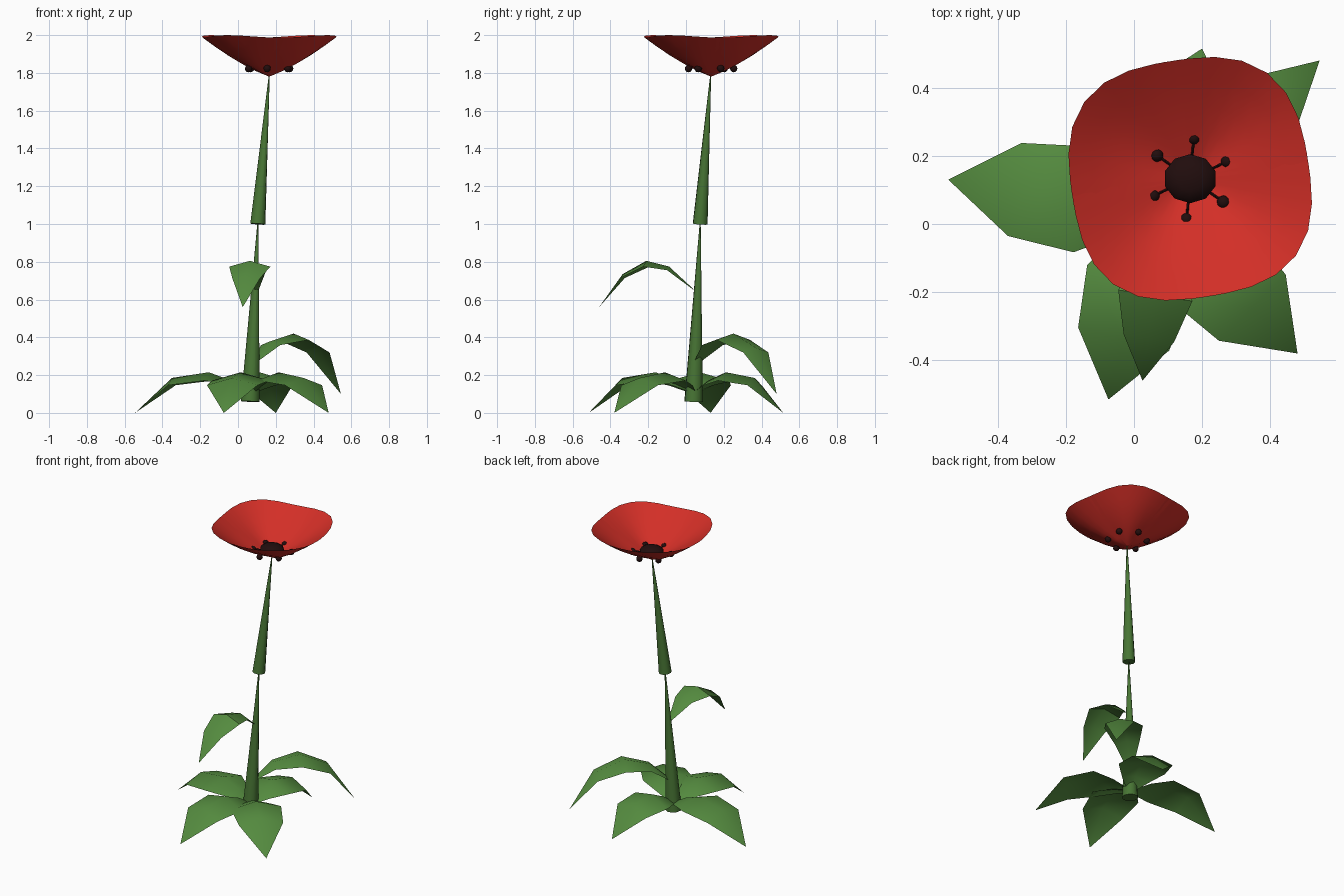
import bpy, bmesh, math
from mathutils import Vector

cube = bpy.data.objects.get("Cube")
if cube:
    bpy.data.objects.remove(cube)


def material(name, rgb):
    m = bpy.data.materials.new(name)
    m.use_nodes = True
    m.diffuse_color = (*rgb, 1)
    m.node_tree.nodes["Principled BSDF"].inputs["Base Color"].default_value = (*rgb, 1)
    return m


leaf_green = material("leaf green", (0.09, 0.26, 0.05))
stem_green = material("stem green", (0.065, 0.18, 0.035))
petal_red = material("petal red", (0.65, 0.028, 0.02))
seed_black = material("seed black", (0.015, 0.004, 0.004))


def finish(name, bm, mat, angle=40):
    bmesh.ops.remove_doubles(bm, verts=bm.verts, dist=0.0001)
    mesh = bpy.data.meshes.new(name)
    bm.to_mesh(mesh)
    bm.free()
    mesh.materials.append(mat)
    obj = bpy.data.objects.new(name, mesh)
    bpy.context.collection.objects.link(obj)
    bpy.ops.object.select_all(action='DESELECT')
    obj.select_set(True)
    bpy.context.view_layer.objects.active = obj
    bpy.ops.object.shade_smooth_by_angle(angle=math.radians(angle))
    return obj


def grid(bm, rows):
    """Skin a list of point rows into faces."""
    vs = [[bm.verts.new(p) for p in row] for row in rows]
    for a, b in zip(vs, vs[1:]):
        for i in range(len(a) - 1):
            bm.faces.new((a[i], a[i + 1], b[i + 1], b[i]))


def cone(bm, start, end, r1, r2, sides=10):
    start, end = Vector(start), Vector(end)
    d = end - start
    new = bmesh.ops.create_cone(bm, cap_ends=True, segments=sides, radius1=r1,
                                radius2=r2, depth=d.length)["verts"]
    bmesh.ops.rotate(bm, verts=new, matrix=d.to_track_quat('Z', 'Y').to_matrix())
    bmesh.ops.translate(bm, verts=new, vec=(start + end) / 2)


# Two tapering stem sections
for name, start, end, r in (("lower_stem", (0.065, 0.04, 0.06), (0.105, 0.075, 1.0), 0.05),
                            ("upper_stem", (0.105, 0.075, 1.0), (0.165, 0.13, 1.78), 0.04)):
    bm = bmesh.new()
    cone(bm, start, end, r, 0.003)
    finish(name, bm, stem_green)


# Arched leaves: profile entries are (fraction along, height, half width)
def leaf(name, base, tip, profile):
    base, tip = Vector(base), Vector(tip)
    side = (tip - base).orthogonal().normalized()
    rows = []
    for s, z, w in profile:
        c = base.lerp(tip, s)
        rows.append([(*(c + side * w * k), z - abs(k) * w * 0.28) for k in (-1, 0, 1)])
    bm = bmesh.new()
    grid(bm, rows)
    bmesh.ops.recalc_face_normals(bm, faces=bm.faces)
    bm.normal_update()
    if sum(f.normal.z for f in bm.faces) < 0:
        bmesh.ops.reverse_faces(bm, faces=bm.faces)
    finish(name, bm, leaf_green)


low = ((0, 0.11, 0.02), (0.16, 0.17, 0.09), (0.36, 0.215, 0.157), (0.68, 0.185, 0.138), (1, 0, 0))
arched = ((0, 0.27, 0.02), (0.2, 0.38, 0.075), (0.46, 0.42, 0.12), (0.74, 0.345, 0.09), (1, 0.1, 0))
high = ((0, 0.655, 0.01), (0.26, 0.775, 0.07), (0.5, 0.805, 0.11), (0.75, 0.735, 0.075), (1, 0.56, 0))
root = (0.065, 0.04)
leaf("right_leaf", root, (-0.545, 0.13), low)
leaf("front_right_leaf", root, (-0.075, -0.515), low)
leaf("front_left_leaf", root, (0.48, -0.38), low)
leaf("back_leaf", root, (0.2, 0.515), low)
leaf("back_left_leaf", (0.08, 0.055), (0.545, 0.48), arched)
leaf("upper_leaf", (0.1, 0.04), (0.025, -0.46), high)

# Four overlapping spoon-shaped petals forming a shallow bowl
cx, cy, floor = 0.165, 0.133, 1.78
for p in range(4):
    middle = 54 + 90 * p
    rows = []
    for i in range(6):
        t = i / 5
        row = []
        for j in range(9):
            off = (j - 4) / 4 * 49
            a = math.radians(middle + off)
            wave = math.cos(math.radians(4 * off))
            rim = 0.367 + 0.017 * wave
            z = floor + (0.213 + 0.007 * wave) * t - (0.075 + 0.025 * wave) * t * (1 - t)
            row.append((cx + rim * t * math.cos(a), cy + rim * t * math.sin(a), z))
        rows.append(row)
    bm = bmesh.new()
    grid(bm, rows)
    bmesh.ops.dissolve_degenerate(bm, dist=0.0001, edges=bm.edges)
    finish(f"petal_{p + 1}", bm, petal_red)

# Seed head in the middle of the bowl
bm = bmesh.new()
bmesh.ops.create_uvsphere(bm, u_segments=10, v_segments=6, radius=1)
bmesh.ops.scale(bm, verts=bm.verts, vec=(0.078, 0.072, 0.035))
bmesh.ops.translate(bm, verts=bm.verts, vec=(cx, cy, 1.835))
finish("seed_head", bm, seed_black)

# Stamens: a thin filament and a round anther each
bm = bmesh.new()
for k in range(6):
    a = math.radians(-35 + 60 * k)
    d = Vector((math.cos(a), math.sin(a), 0))
    centre = Vector((cx, cy, 0))
    inner = centre + d * 0.04 + Vector((0, 0, 1.815))
    bend = centre + d * 0.09 + Vector((0, 0, 1.827))
    outer = centre + d * 0.12 + Vector((0, 0, 1.823))
    cone(bm, inner, bend, 0.004, 0.004, 5)
    cone(bm, bend, outer, 0.004, 0.004, 5)
    ball = bmesh.ops.create_icosphere(bm, subdivisions=2, radius=0.02)["verts"]
    bmesh.ops.translate(bm, verts=ball, vec=outer)
finish("stamens", bm, seed_black)
